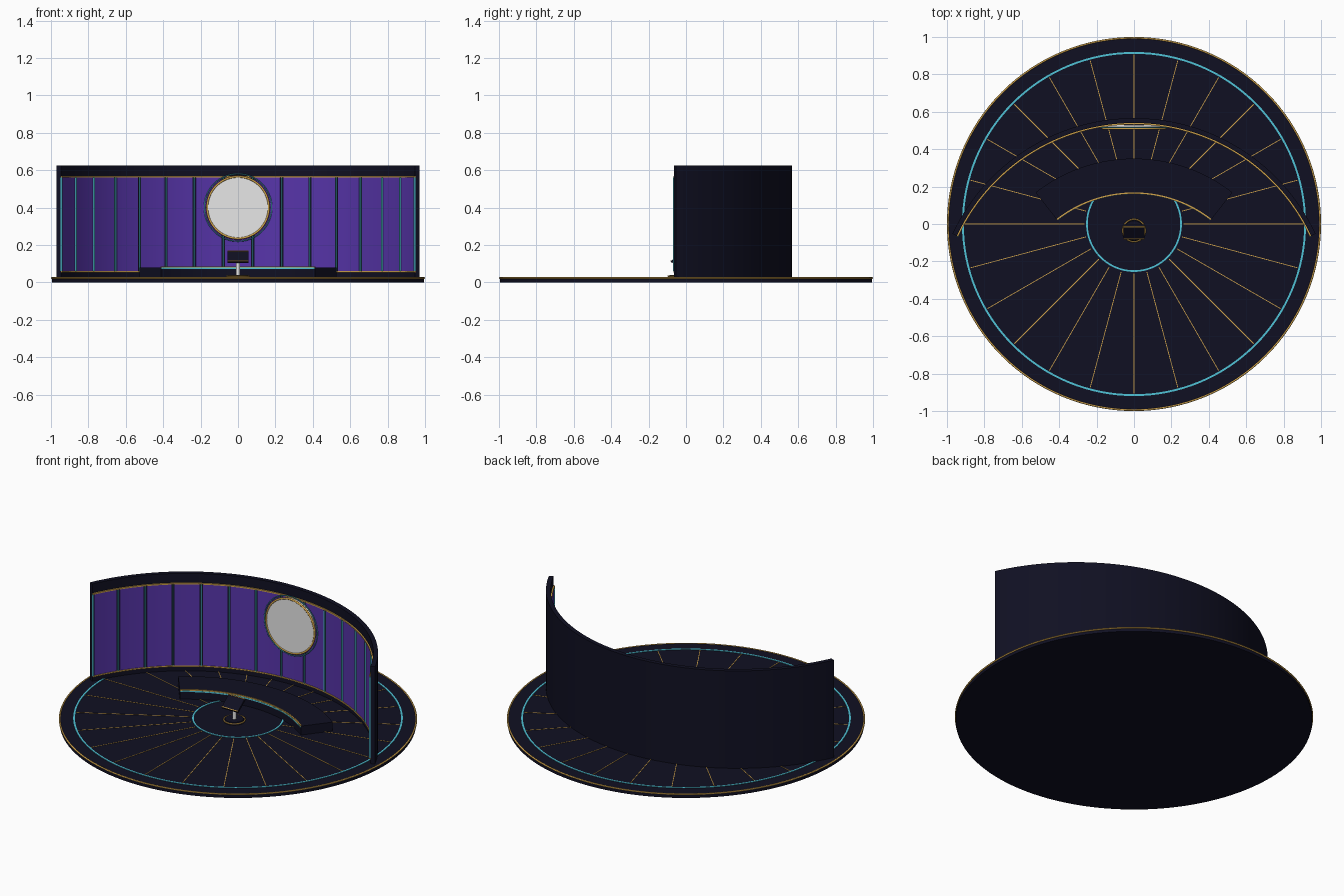
import bpy, bmesh, math
from mathutils import Matrix, Vector

cube = bpy.data.objects.get("Cube")
if cube:
    bpy.data.objects.remove(cube, do_unlink=True)


def material(name, r, g, b):
    m = bpy.data.materials.new(name)
    m.use_nodes = True
    m.diffuse_color = (r, g, b, 1)
    bsdf = m.node_tree.nodes["Principled BSDF"]
    bsdf.inputs["Base Color"].default_value = (r, g, b, 1)
    return m


NAVY = material("midnight navy", 0.005, 0.005, 0.016)
PURPLE = material("royal purple", 0.095, 0.035, 0.40)
GOLD = material("gold", 0.62, 0.36, 0.07)
CYAN = material("cyan", 0.08, 0.55, 0.68)
WHITE = material("soft white", 0.8, 0.8, 0.8)

ARC_Y = -0.505      # shared centre of the wall and riser curves
FLOOR = 0.025       # top of the stage disc
WALL_R = 1.045
WALL_A = 65
PANELS = 15


def finish(name, bm, mat, smooth=True):
    bmesh.ops.recalc_face_normals(bm, faces=bm.faces)
    mesh = bpy.data.meshes.new(name)
    bm.to_mesh(mesh)
    bm.free()
    mesh.materials.append(mat)
    ob = bpy.data.objects.new(name, mesh)
    bpy.context.collection.objects.link(ob)
    if smooth:
        bpy.ops.object.select_all(action='DESELECT')
        ob.select_set(True)
        bpy.context.view_layer.objects.active = ob
        bpy.ops.object.shade_smooth_by_angle(angle=math.radians(30))
    return ob


def add_arc(bm, r0, r1, a0, a1, z0, z1, segs, cy=ARC_Y):
    """Curved block; angles in degrees from +y. A full turn closes into a ring."""
    full = a1 - a0 >= 360
    rows = []
    for i in range(segs if full else segs + 1):
        a = math.radians(a0 + (a1 - a0) * i / segs)
        s, c = math.sin(a), math.cos(a)
        rows.append([bm.verts.new((r * s, cy + r * c, z))
                     for r, z in ((r0, z0), (r1, z0), (r1, z1), (r0, z1))])
    for i in range(segs):
        p, q = rows[i], rows[(i + 1) % len(rows)]
        for k in range(4):
            n = (k + 1) % 4
            bm.faces.new((p[k], p[n], q[n], q[k]))
    if not full:
        bm.faces.new(rows[0])
        bm.faces.new(rows[-1])


def arc(name, mat, *args, **kw):
    bm = bmesh.new()
    add_arc(bm, *args, **kw)
    return finish(name, bm, mat)


def ring(name, mat, r0, r1, z0, z1, cy=0):
    return arc(name, mat, r0, r1, 0, 360, z0, z1, 128, cy=cy)


def cylinder(name, mat, r, depth, matrix, r2=None, segs=64):
    bm = bmesh.new()
    bmesh.ops.create_cone(bm, cap_ends=True, segments=segs, radius1=r,
                          radius2=r if r2 is None else r2, depth=depth, matrix=matrix)
    return finish(name, bm, mat)


def box(name, mat, size, matrix):
    bm = bmesh.new()
    bmesh.ops.create_cube(bm, size=1, matrix=matrix @ Matrix.Diagonal((*size, 1)))
    return finish(name, bm, mat, smooth=False)


def torus(name, mat, major, minor, loc, upright=False):
    bpy.ops.mesh.primitive_torus_add(major_radius=major, minor_radius=minor, location=loc,
                                     major_segments=128, minor_segments=8,
                                     rotation=(math.pi / 2 if upright else 0, 0, 0))
    ob = bpy.context.object
    ob.name = name
    ob.data.materials.append(mat)
    bpy.ops.object.shade_smooth()
    return ob


T = Matrix.Translation

# Stage disc with gold rim and inlaid rings
cylinder("stage_floor", NAVY, 0.995, FLOOR, T((0, 0, FLOOR / 2)), segs=128)
torus("stage_rim", GOLD, 0.995, 0.005, (0, 0, FLOOR - 0.002))
ring("outer_floor_ring", CYAN, 0.91, 0.92, FLOOR - 0.002, FLOOR + 0.003)
ring("inner_floor_ring", CYAN, 0.247, 0.256, FLOOR - 0.002, FLOOR + 0.003)

# Thin gold rays across the floor
bm = bmesh.new()
for k in range(24):
    m = (Matrix.Rotation(math.radians(15 * k), 4, 'Z') @ T((0.585, 0, FLOOR))
         @ Matrix.Diagonal((0.64, 0.004, 0.004, 1)))
    bmesh.ops.create_cube(bm, size=1, matrix=m)
finish("floor_rays", bm, GOLD, smooth=False)

# Curved back wall
arc("back_wall", NAVY, WALL_R, WALL_R + 0.026, -WALL_A, WALL_A, FLOOR, 0.625, 90)

# Purple wall panels and cyan strips between them
step = 2 * WALL_A / PANELS
panels, strips = bmesh.new(), bmesh.new()
for i in range(PANELS + 1):
    a = -WALL_A + i * step
    add_arc(strips, WALL_R - 0.009, WALL_R + 0.001, a - 0.17, a + 0.17, 0.06, 0.56, 1)
    if i < PANELS:
        add_arc(panels, WALL_R - 0.004, WALL_R + 0.001, a + 0.5, a + step - 0.5, 0.06, 0.56, 6)
finish("wall_panels", panels, PURPLE)
finish("wall_light_strips", strips, CYAN, smooth=False)

# Gold trim along the top and bottom of the panels
for name, z in (("lower", 0.057), ("upper", 0.565)):
    arc(name + "_wall_trim", GOLD, WALL_R - 0.008, WALL_R + 0.001,
        -WALL_A, WALL_A, z - 0.004, z + 0.004, 90)

# Curved riser with edge trim
arc("riser", NAVY, 0.67, 0.855, -38, 38, FLOOR, 0.08, 48)
arc("riser_gold_edge", GOLD, 0.666, 0.674, -38, 38, 0.079, 0.086, 48)
arc("riser_light_edge", CYAN, 0.665, 0.671, -38, 38, 0.071, 0.079, 48)

# Round screen on the wall
TURN = Matrix.Rotation(math.pi / 2, 4, 'X')
cylinder("round_screen", WHITE, 0.165, 0.02, T((0, 0.518, 0.4)) @ TURN, segs=96)
torus("screen_gold_frame", GOLD, 0.165, 0.006, (0, 0.51, 0.4), upright=True)
torus("screen_light_halo", CYAN, 0.18, 0.003, (0, 0.515, 0.4), upright=True)

# Lectern: round base, stem and tilted desk
LY = -0.035
cylinder("lectern_base", NAVY, 0.06, 0.014, T((0, LY, FLOOR + 0.007)), r2=0.052)
torus("lectern_base_ring", GOLD, 0.06, 0.004, (0, LY, FLOOR + 0.008))
cylinder("lectern_stem", WHITE, 0.012, 0.09, T((0, LY, 0.08)), segs=24)
tilt = T((0, LY - 0.008, 0.135)) @ Matrix.Rotation(math.radians(38), 4, 'X')
box("lectern_desk", NAVY, (0.11, 0.09, 0.012), tilt)
for name, y in (("front", -0.042), ("back", 0.042)):
    box("lectern_" + name + "_trim", GOLD, (0.11, 0.005, 0.006), tilt @ T((0, y, 0.006)))
